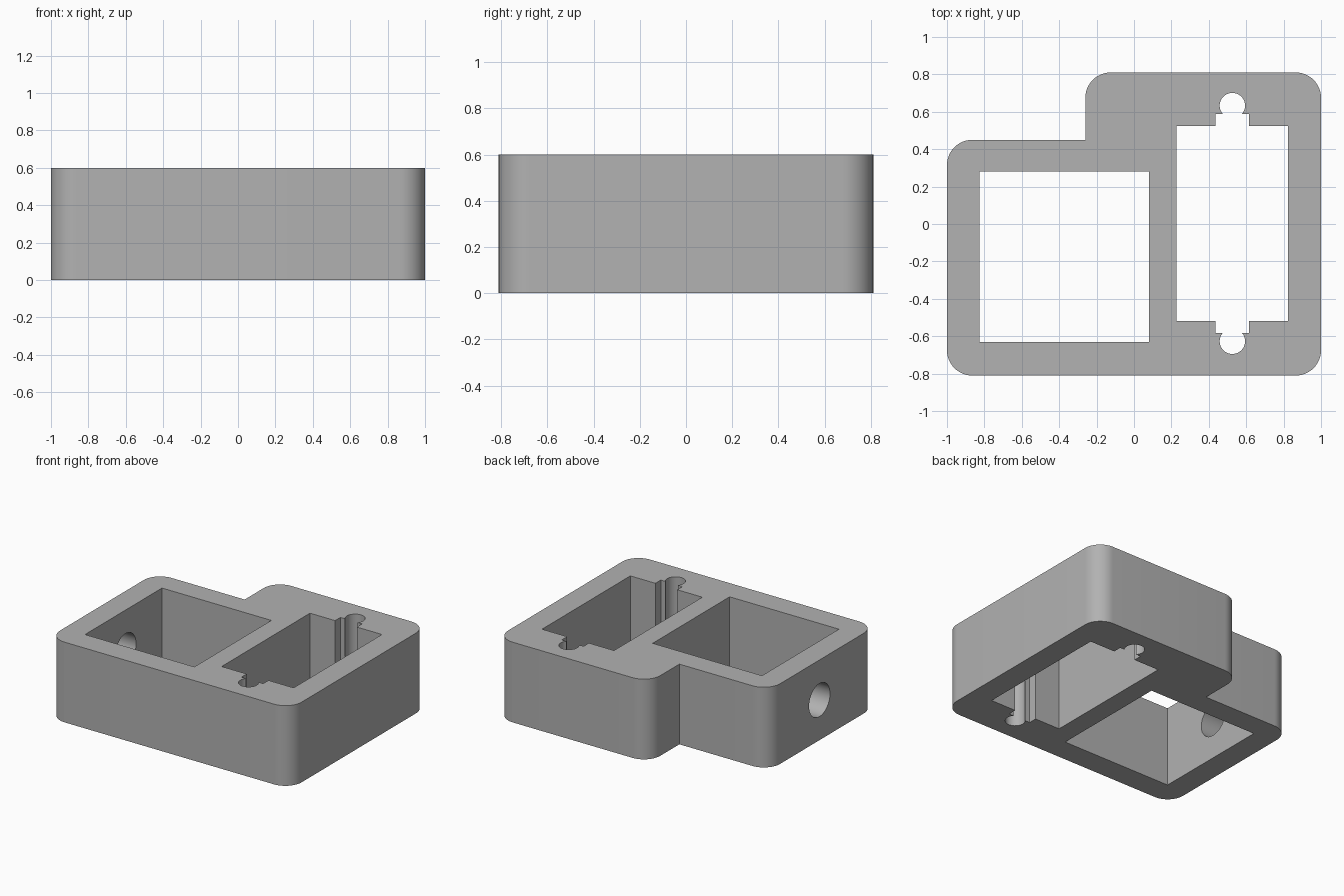
import bpy, bmesh, math
from mathutils import Matrix

if "Cube" in bpy.data.objects:
    bpy.data.objects.remove(bpy.data.objects["Cube"])

HEIGHT = 0.6
grey = bpy.data.materials.new("mid_grey")
grey.diffuse_color = (0.445, 0.445, 0.445, 1)
grey.use_nodes = True
grey.node_tree.nodes["Principled BSDF"].inputs["Base Color"].default_value = grey.diffuse_color


def arc(cx, cy, r, start, end, steps):
    """Points along an arc, angles in degrees."""
    angles = [math.radians(start + (end - start) * i / steps) for i in range(steps + 1)]
    return [(cx + r * math.cos(a), cy + r * math.sin(a)) for a in angles]


def prism(name, points, z0, z1):
    """Extrude a closed counter-clockwise outline from z0 to z1."""
    bm = bmesh.new()
    base = bm.faces.new([bm.verts.new((x, y, z0)) for x, y in points])
    top = bmesh.ops.extrude_face_region(bm, geom=[base])["geom"]
    bmesh.ops.translate(bm, vec=(0, 0, z1 - z0),
                        verts=[v for v in top if isinstance(v, bmesh.types.BMVert)])
    bmesh.ops.recalc_face_normals(bm, faces=bm.faces)
    mesh = bpy.data.meshes.new(name)
    bm.to_mesh(mesh)
    bm.free()
    mesh.materials.append(grey)
    obj = bpy.data.objects.new(name, mesh)
    bpy.context.collection.objects.link(obj)
    return obj


# Stepped block outline: rounded outer corners, sharp inner step
R, X, Y = 0.135, 1.0, 0.81
STEP_X, STEP_Y = -0.26, 0.45
outline = (arc(-X + R, -Y + R, R, 180, 270, 12)
           + arc(X - R, -Y + R, R, 270, 360, 12)
           + arc(X - R, Y - R, R, 0, 90, 12)
           + arc(STEP_X + R, Y - R, R, 90, 180, 12)
           + [(STEP_X, STEP_Y)]
           + arc(-X + R, STEP_Y - R, R, 90, 180, 12))
block = prism("holder_block", outline, 0, HEIGHT)

# Square through pocket
square = [(-0.825, -0.63), (0.08, -0.63), (0.08, 0.28), (-0.825, 0.28)]
square_cutter = prism("square_pocket_cutter", square, -0.1, HEIGHT + 0.1)

# Long through pocket with a notch and a round screw hole at both ends
CX, CY, HOLE_R = 0.526, 0.003, 0.068
half_end = [(0.298, 0.522), (0.09, 0.522), (0.09, 0.585)]
lip = math.degrees(math.asin((0.585 - 0.63) / HOLE_R))
half_end += arc(0, 0.63, HOLE_R, lip, 180 - lip, 28)
half_end += [(-0.09, 0.585), (-0.09, 0.522), (-0.298, 0.522)]
long_outline = ([(CX + x, CY + y) for x, y in half_end]
                + [(CX - x, CY - y) for x, y in half_end])
long_cutter = prism("long_pocket_cutter", long_outline, -0.1, HEIGHT + 0.1)

# Round cable hole through the left wall
cable_cutter = prism("cable_hole_cutter", arc(0, 0, 0.124, 0, 348.75, 31), -0.2, 0.2)
cable_cutter.data.transform(Matrix.Translation((-0.95, -0.15, 0.3))
                            @ Matrix.Rotation(math.pi / 2, 4, "Y"))

# Cut the openings
bpy.context.view_layer.objects.active = block
block.select_set(True)
cutters = [square_cutter, long_cutter, cable_cutter]
for cutter in cutters:
    mod = block.modifiers.new(cutter.name, "BOOLEAN")
    mod.operation = "DIFFERENCE"
    mod.solver = "EXACT"
    mod.object = cutter
    bpy.ops.object.modifier_apply(modifier=mod.name)
for cutter in cutters:
    bpy.data.objects.remove(cutter)

bpy.ops.object.shade_smooth_by_angle(angle=math.radians(30))
